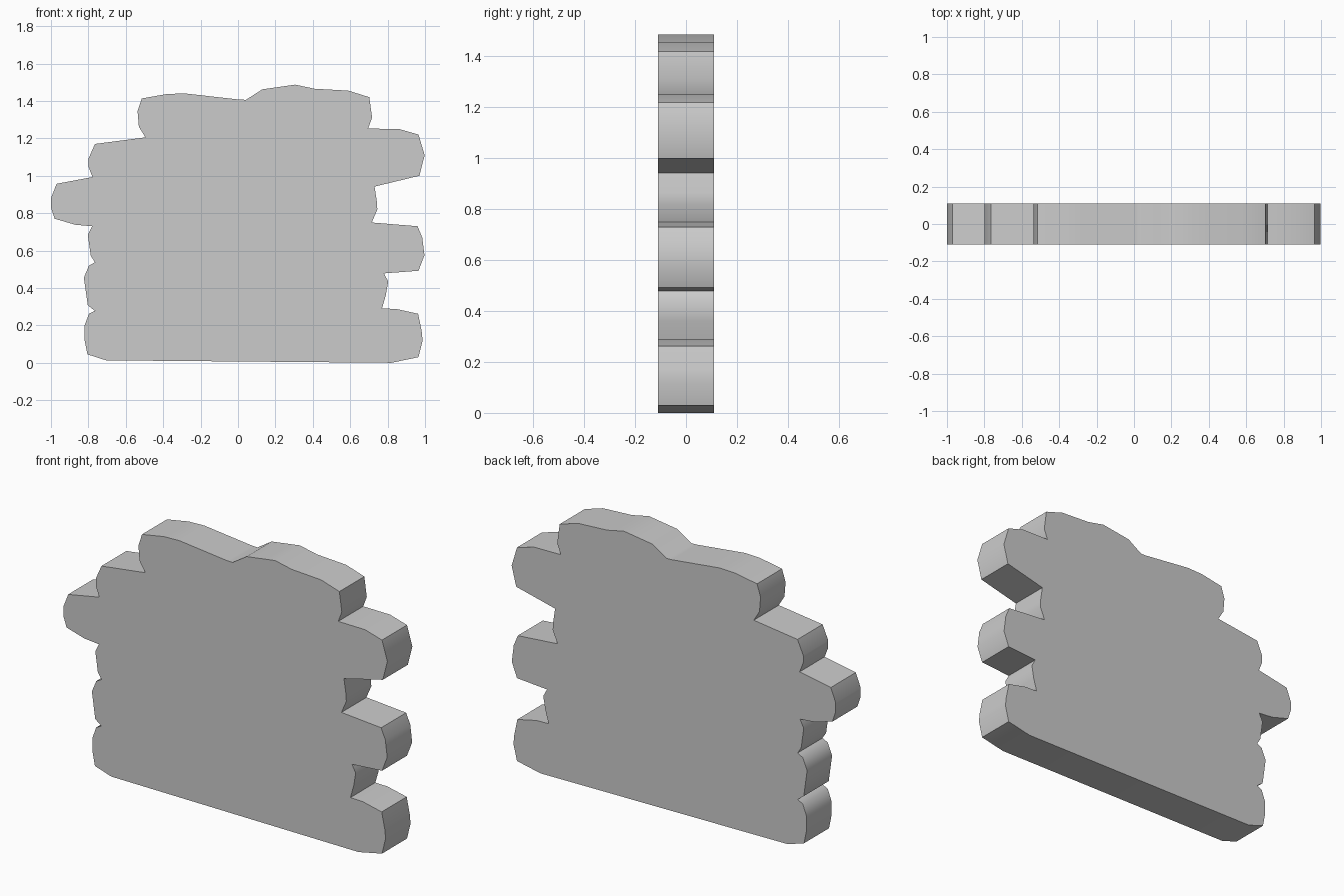
import bpy, bmesh, math

HALF_DEPTH = 0.11

# Right-hand plank ends, bottom to top
right_ends = [
    (0.82, 0), (0.965, 0.03), (0.987, 0.12), (0.982, 0.17), (0.963, 0.262), (0.845, 0.288),
    (0.77, 0.29), (0.79, 0.36), (0.803, 0.435), (0.78, 0.478),
    (0.965, 0.492), (0.997, 0.575), (0.985, 0.67), (0.96, 0.73),
    (0.715, 0.75), (0.745, 0.82), (0.742, 0.865), (0.73, 0.942),
    (0.97, 1.0), (0.998, 1.11), (0.965, 1.22), (0.86, 1.25),
    (0.695, 1.252), (0.717, 1.31), (0.702, 1.42)]
# Wavy top edge, right to left
top_edge = [
    (0.59, 1.455), (0.41, 1.465), (0.305, 1.487), (0.13, 1.462), (0.043, 1.406), (0.01, 1.407),
    (-0.285, 1.44), (-0.38, 1.437)]
# Left-hand plank ends, top to bottom
left_ends = [
    (-0.515, 1.413), (-0.537, 1.345), (-0.53, 1.262), (-0.495, 1.205),
    (-0.765, 1.17), (-0.8, 1.09), (-0.8, 1.05), (-0.778, 0.993),
    (-0.97, 0.957), (-1.0, 0.88), (-1.0, 0.83), (-0.98, 0.77), (-0.87, 0.738),
    (-0.78, 0.73), (-0.803, 0.685), (-0.787, 0.572), (-0.765, 0.537),
    (-0.797, 0.52), (-0.824, 0.455), (-0.803, 0.307), (-0.765, 0.278),
    (-0.797, 0.262), (-0.82, 0.2), (-0.82, 0.12), (-0.805, 0.045), (-0.705, 0.013)]

# Extrude the outline into a slab
bm = bmesh.new()
front = bm.faces.new([bm.verts.new((x, -HALF_DEPTH, z))
                      for x, z in right_ends + top_edge + left_ends])
result = bmesh.ops.extrude_face_region(bm, geom=[front], use_keep_orig=True)
moved = [g for g in result["geom"] if isinstance(g, bmesh.types.BMVert)]
bmesh.ops.translate(bm, verts=moved, vec=(0, 2 * HALF_DEPTH, 0))
bmesh.ops.recalc_face_normals(bm, faces=bm.faces)

mesh = bpy.data.meshes.new("plank_board")
bm.to_mesh(mesh)
bm.free()
board = bpy.data.objects.new("plank_board", mesh)
bpy.context.collection.objects.link(board)

# Soft plank ends with crisp rims
bpy.context.view_layer.objects.active = board
board.select_set(True)
bpy.ops.object.shade_smooth_by_angle(angle=math.radians(45))
